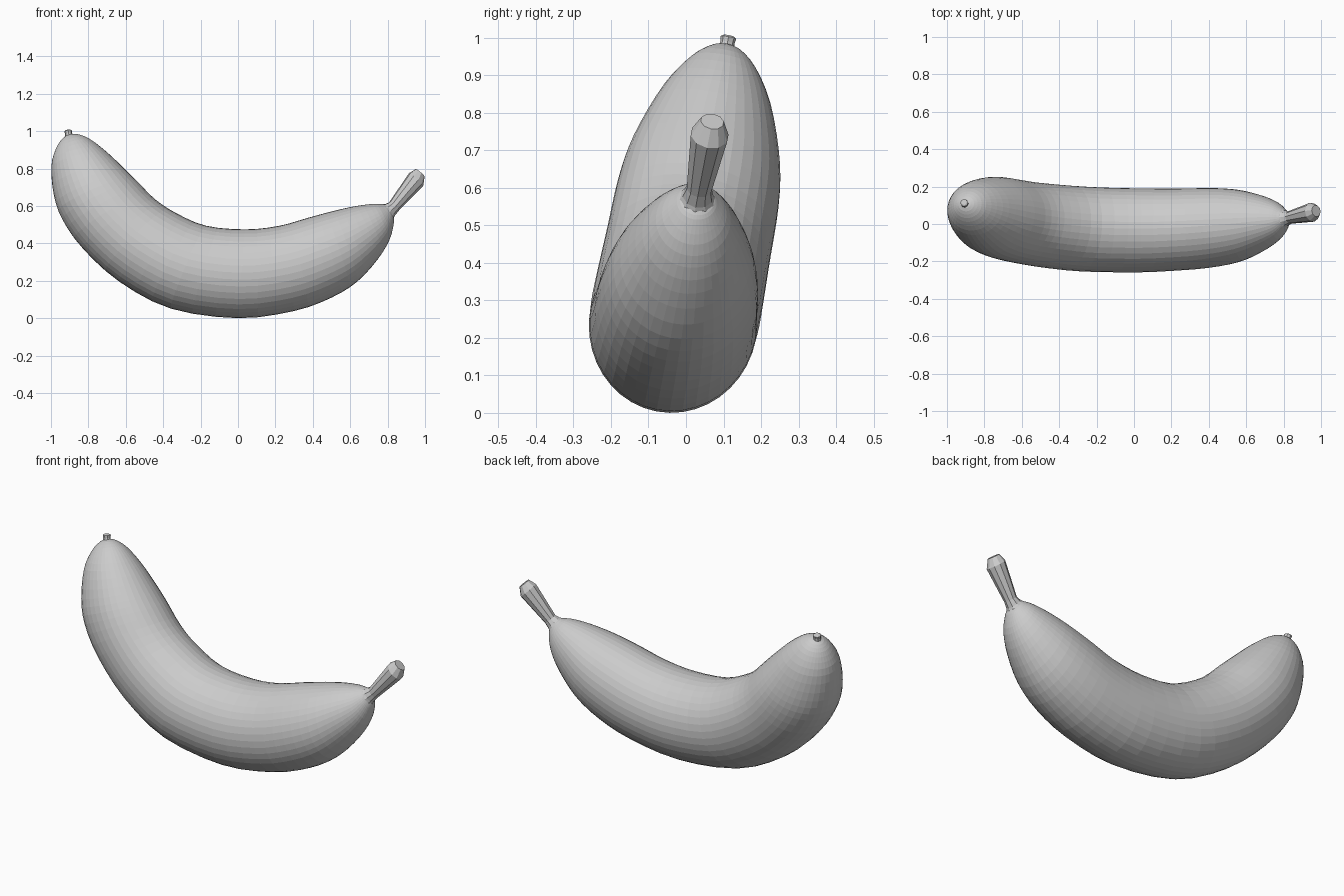
import bpy, bmesh, math
from mathutils import Vector

if "Cube" in bpy.data.objects:
    bpy.data.objects.remove(bpy.data.objects["Cube"])

LEAN = 0.193                                   # the fruit curves in a leaning plane
NORMAL = Vector((0, 1, -LEAN)).normalized()


def in_plane(x, z):
    return Vector((x, -0.08 + LEAN * z, z))


def spline(pts, steps):
    """Catmull-Rom subdivision of a list of points."""
    ext = [pts[0]] + pts + [pts[-1]]
    out = []
    for a, b, c, d in zip(ext, ext[1:], ext[2:], ext[3:]):
        for i in range(steps):
            t = i / steps
            out.append(0.5 * (2 * b + (c - a) * t + (2 * a - 5 * b + 4 * c - d) * t * t
                              + (3 * b - a - 3 * c + d) * t ** 3))
    return out + [pts[-1]]


def loft(name, sections, sides, ratio=1.0, steps=1):
    """Skin elliptical rings, each given by its outer and inner outline point (x, z)."""
    outer = spline([in_plane(s[0], s[1]) for s in sections], steps)
    inner = spline([in_plane(s[2], s[3]) for s in sections], steps)
    bm = bmesh.new()
    rings = []
    for o, n in zip(outer, inner):
        c, h = (o + n) / 2, (o - n) / 2
        angles = [2 * math.pi * i / sides for i in range(sides)]
        rings.append([bm.verts.new(c + h * math.cos(a) + NORMAL * h.length * ratio * math.sin(a))
                      for a in angles])
    for r0, r1 in zip(rings, rings[1:]):
        for i in range(sides):
            j = (i + 1) % sides
            bm.faces.new((r0[i], r0[j], r1[j], r1[i]))
    bm.faces.new(rings[0])
    bm.faces.new(rings[-1])
    bmesh.ops.remove_doubles(bm, verts=bm.verts, dist=1e-5)
    bmesh.ops.recalc_face_normals(bm, faces=bm.faces)
    mesh = bpy.data.meshes.new(name)
    bm.to_mesh(mesh)
    bm.free()
    obj = bpy.data.objects.new(name, mesh)
    bpy.context.collection.objects.link(obj)
    return obj


# curved body, from the blunt tip to the neck under the stem
loft("fruit_body", [
    (-.900, .983, -.900, .983),
    (-.938, .960, -.855, .982),
    (-.974, .905, -.790, .955),
    (-.998, .810, -.700, .885),
    (-.985, .660, -.600, .790),
    (-.940, .530, -.530, .720),
    (-.830, .375, -.440, .630),
    (-.634, .198, -.330, .558),
    (-.360, .055, -.170, .490),
    (.000, .004, .040, .471),
    (.300, .042, .220, .490),
    (.500, .113, .370, .532),
    (.640, .200, .510, .570),
    (.750, .320, .630, .597),
    (.810, .420, .720, .609),
    (.832, .500, .762, .609),
    (.832, .540, .785, .606),
    (.815, .585, .815, .585),
], 40, 0.94, 3)

# stem: flared foot, slim shaft, thicker end with a bevel
loft("stem", [
    (.828, .525, .760, .607),
    (.838, .547, .786, .610),
    (.860, .575, .808, .619),
    (.990, .706, .914, .775),
    (.998, .757, .950, .797),
], 10)

# small dry nub at the blunt tip
loft("tip_nub", [
    (-.925, .965, -.881, .969),
    (-.925, .985, -.887, .990),
    (-.929, .999, -.887, 1.003),
    (-.921, 1.005, -.895, 1.007),
], 8)
